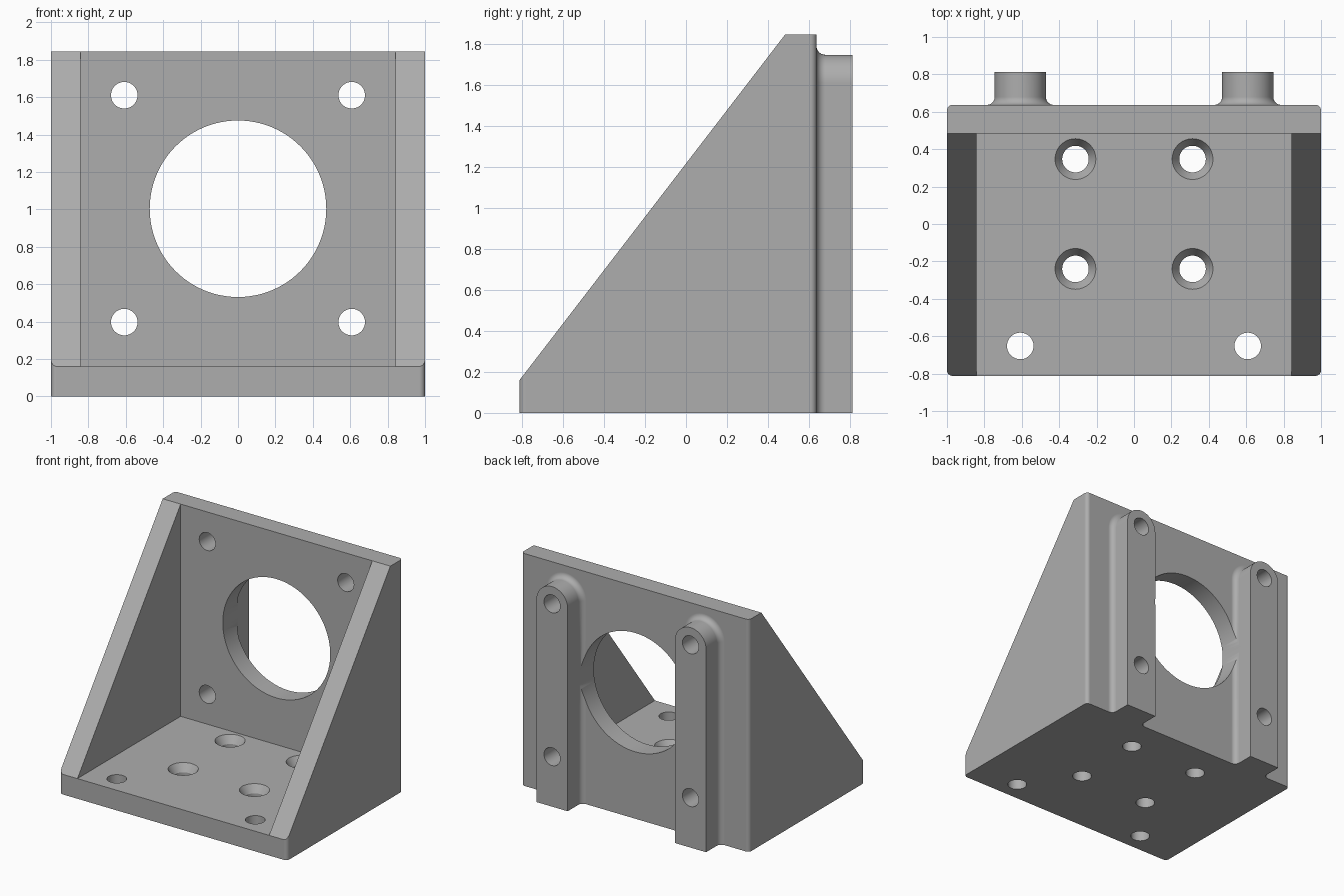
import bpy, bmesh, math
from mathutils import Vector

cube = bpy.data.objects.get("Cube")
if cube:
    bpy.data.objects.remove(cube, do_unlink=True)

gray = bpy.data.materials.new("machined gray")
gray.use_nodes = True
color = (0.42, 0.42, 0.42, 1)
gray.diffuse_color = color
gray.node_tree.nodes["Principled BSDF"].inputs["Base Color"].default_value = color

HALF, FRONT, BACK, RIB_BACK = 1.0, -0.812, 0.637, 0.812
TOP, FLOOR, PLATE, CORNER = 1.845, 0.16, 0.483, 0.03
RIB_X, RIB_W, FILLET = 0.608, 0.137, 0.042
HOLE_R, HOLE_LOW, HOLE_HIGH = 0.071, 0.397, 1.61


def loft(name, loops):
    """Closed solid through a list of equal-length point loops."""
    bm = bmesh.new()
    rings = [[bm.verts.new(p) for p in loop] for loop in loops]
    for a, b in zip(rings, rings[1:]):
        for i in range(len(a)):
            j = (i + 1) % len(a)
            bm.faces.new((a[i], a[j], b[j], b[i]))
    bm.faces.new(rings[0])
    bm.faces.new(rings[-1])
    bmesh.ops.recalc_face_normals(bm, faces=bm.faces)
    mesh = bpy.data.meshes.new(name)
    bm.to_mesh(mesh)
    bm.free()
    obj = bpy.data.objects.new(name, mesh)
    bpy.context.collection.objects.link(obj)
    mesh.materials.append(gray)
    return obj


def round_solid(name, center, axis, stations, sides=48):
    """Turned solid: stations are (distance along axis, radius)."""
    loops = []
    for d, r in stations:
        ring = []
        for i in range(sides):
            t = math.tau * i / sides
            u, v = r * math.cos(t), r * math.sin(t)
            offset = Vector((u, v, d)) if axis == "z" else Vector((u, d, v))
            ring.append(Vector(center) + offset)
        loops.append(ring)
    return loft(name, loops)


def rib(name, x):
    """Round-topped mounting rib with a fillet where it meets the plate."""
    def outline(y, grow):
        w = RIB_W + grow
        arc = [(x + w * math.cos(math.pi * i / 24), y,
                HOLE_HIGH + w * math.sin(math.pi * i / 24)) for i in range(25)]
        return [(x + w, y, 0)] + arc + [(x - w, y, 0)]
    loops = [outline(BACK - 0.06, FILLET)]
    for i in range(9):
        t = math.pi / 2 * i / 8
        loops.append(outline(BACK + FILLET * (1 - math.cos(t)),
                             FILLET * (1 - math.sin(t))))
    loops.append(outline(RIB_BACK, 0))
    return loft(name, loops)


def combine(target, tool, operation):
    mod = target.modifiers.new(operation.lower(), "BOOLEAN")
    mod.operation, mod.solver, mod.object = operation, "EXACT", tool
    bpy.context.view_layer.objects.active = target
    bpy.ops.object.modifier_apply(modifier=mod.name)
    bpy.data.objects.remove(tool, do_unlink=True)


# Block with rounded vertical corners
plan = []
corners = [(1, BACK - CORNER), (-1, BACK - CORNER),
           (-1, FRONT + CORNER), (1, FRONT + CORNER)]
for quarter, (side, cy) in enumerate(corners):
    for i in range(7):
        t = math.pi / 2 * (quarter + i / 6)
        plan.append((side * (HALF - CORNER) + CORNER * math.cos(t),
                     cy + CORNER * math.sin(t)))
bracket = loft("angle_bracket", [[(x, y, z) for x, y in plan] for z in (0, TOP)])

# Sloped side walls
slope = (TOP - FLOOR) / (PLATE - FRONT)
wedge = [(y, FLOOR + slope * (y - FRONT)) for y in (-1.2, 0.7)]
wedge.append((-1.2, wedge[1][1]))
combine(bracket, loft("slope_cutter", [[(x, y, z) for y, z in wedge] for x in (-2, 2)]),
        "DIFFERENCE")

# Open pocket between the side walls
pocket = [(-0.842, -2), (0.842, -2), (0.842, PLATE), (-0.842, PLATE)]
combine(bracket, loft("pocket_cutter", [[(x, y, z) for x, y in pocket] for z in (FLOOR, 3)]),
        "DIFFERENCE")

# Rear ribs
for side in (-1, 1):
    combine(bracket, rib("rear_rib", side * RIB_X), "UNION")

# Motor opening and mounting holes
holes = [round_solid("opening_cutter", (0, 0, 1.003), "y", [(0.3, 0.472), (1, 0.472)], 96)]
through = [(-0.2, HOLE_R), (0.3, HOLE_R)]
sink = [(-0.2, HOLE_R), (FLOOR - 0.06, HOLE_R), (FLOOR, 0.109), (FLOOR + 0.01, 0.109)]
for side in (-1, 1):
    for z in (HOLE_LOW, HOLE_HIGH):
        holes.append(round_solid("plate_hole_cutter", (side * RIB_X, 0, z), "y",
                                 [(0.3, HOLE_R), (1, HOLE_R)]))
    holes.append(round_solid("floor_hole_cutter", (side * RIB_X, -0.652, 0), "z", through))
    for y in (0.347, -0.24):
        holes.append(round_solid("countersink_cutter", (side * 0.313, y, 0), "z", sink))
for hole in holes:
    combine(bracket, hole, "DIFFERENCE")

# Smooth rounds, flat planes
bpy.ops.object.select_all(action="DESELECT")
bracket.select_set(True)
bpy.context.view_layer.objects.active = bracket
bpy.ops.object.shade_smooth_by_angle(angle=math.radians(30))
normals = bracket.modifiers.new("flat planes", "WEIGHTED_NORMAL")
normals.keep_sharp = True
